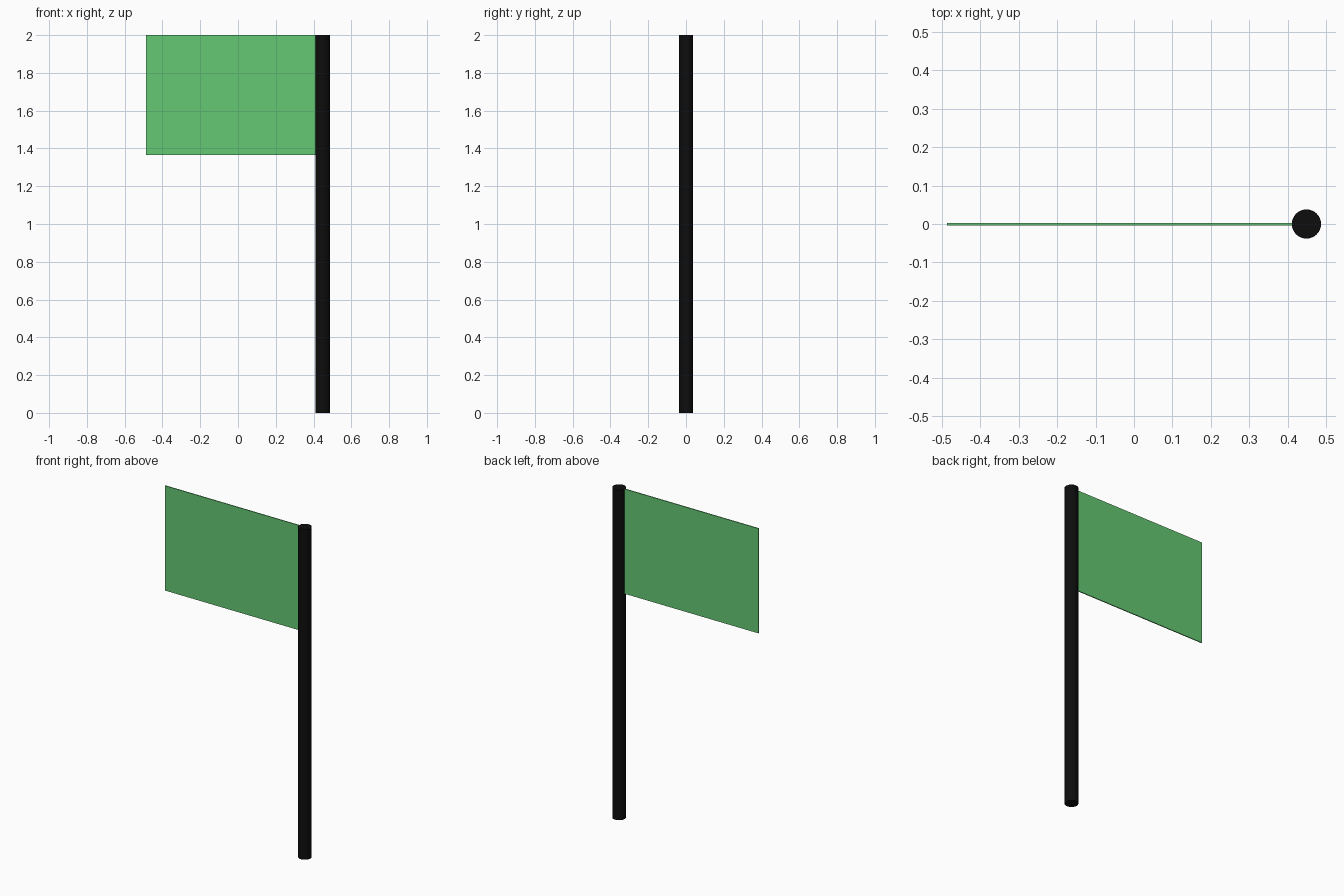
import bpy, math

if "Cube" in bpy.data.objects:
    bpy.data.objects.remove(bpy.data.objects["Cube"])


def paint(obj, name, rgb):
    mat = bpy.data.materials.new(name)
    mat.diffuse_color = (*rgb, 1)
    mat.use_nodes = True
    mat.node_tree.nodes["Principled BSDF"].inputs["Base Color"].default_value = mat.diffuse_color
    obj.data.materials.append(mat)


POLE_X, POLE_R = 0.448, 0.038

# Round pole, full height
bpy.ops.mesh.primitive_cylinder_add(vertices=32, radius=POLE_R, depth=2,
                                    location=(POLE_X, 0, 1))
pole = bpy.context.object
pole.name = "pole"
bpy.ops.object.shade_smooth_by_angle(angle=math.radians(30))
paint(pole, "black", (0.004, 0.004, 0.004))

# Thin flat flag, its edge tucked just into the pole
x0, x1, z0, z1 = -0.486, POLE_X - POLE_R + 0.003, 1.365, 2.0
bpy.ops.mesh.primitive_cube_add(size=1, location=((x0 + x1) / 2, -0.001, (z0 + z1) / 2))
flag = bpy.context.object
flag.name = "flag"
flag.scale = (x1 - x0, 0.006, z1 - z0)
bpy.ops.object.transform_apply(location=False, rotation=False, scale=True)
paint(flag, "green", (0.13, 0.58, 0.17))
